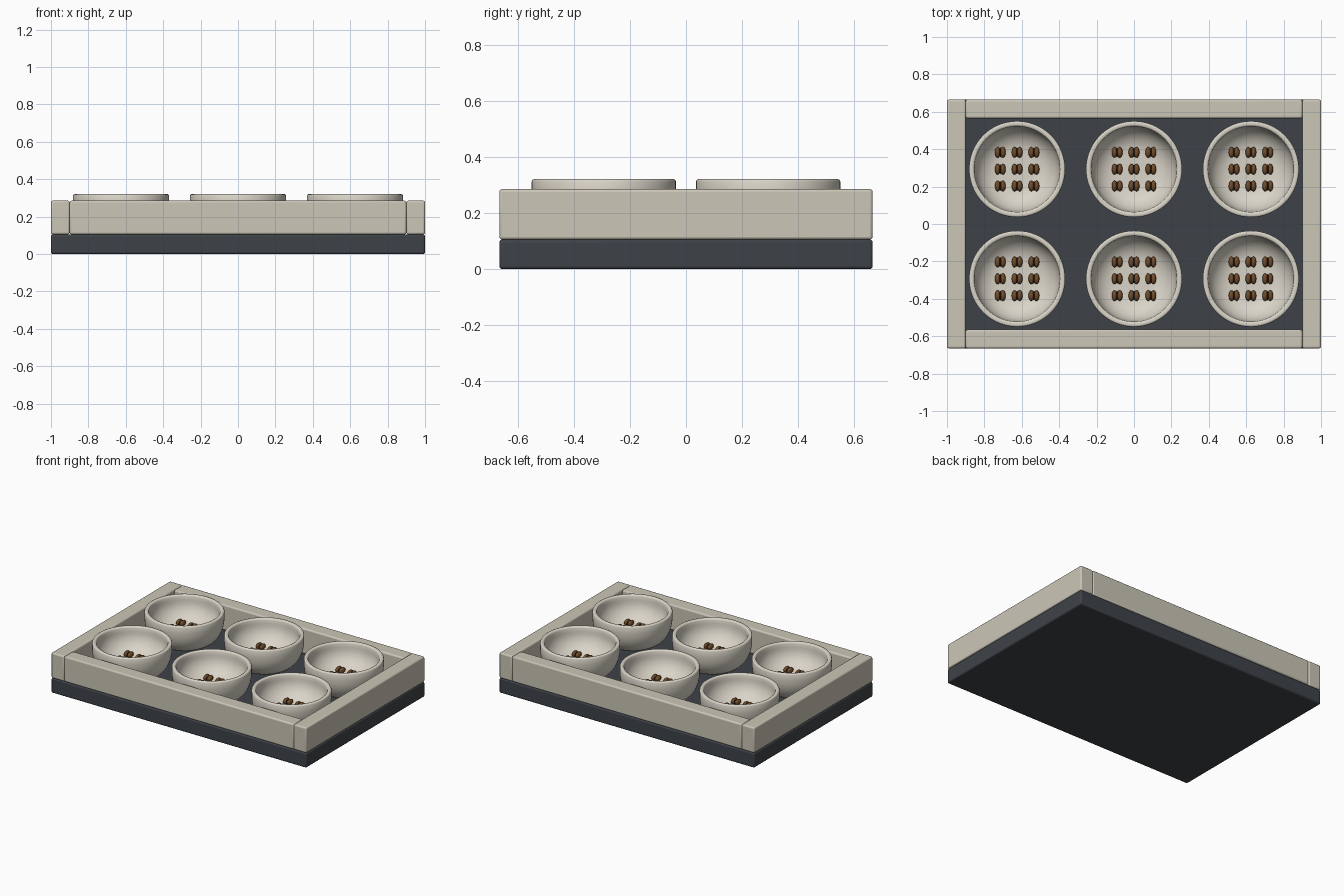
import bpy
import bmesh
import math
from mathutils import Matrix, Vector

if "Cube" in bpy.data.objects:
    bpy.data.objects.remove(bpy.data.objects["Cube"], do_unlink=True)


def make_material(name, colour):
    mat = bpy.data.materials.new(name)
    mat.use_nodes = True
    mat.diffuse_color = (*colour, 1)
    mat.node_tree.nodes["Principled BSDF"].inputs["Base Color"].default_value = (*colour, 1)
    return mat


charcoal = make_material("charcoal", (0.048, 0.055, 0.065))
stone = make_material("warm stone", (0.60, 0.565, 0.475))
ceramic = make_material("cream ceramic", (0.70, 0.66, 0.575))
brown = make_material("bean brown", (0.17, 0.075, 0.025))
dark_brown = make_material("crease brown", (0.035, 0.014, 0.006))


def link(name, mesh, location=(0, 0, 0)):
    obj = bpy.data.objects.new(name, mesh)
    obj.location = location
    bpy.context.collection.objects.link(obj)
    return obj


def smooth(obj, degrees=35):
    bpy.ops.object.select_all(action="DESELECT")
    obj.select_set(True)
    bpy.context.view_layer.objects.active = obj
    bpy.ops.object.shade_smooth_by_angle(angle=math.radians(degrees))


def box(name, low, high, mat, bevel=0.01):
    low, high = Vector(low), Vector(high)
    mesh = bpy.data.meshes.new(name)
    bm = bmesh.new()
    bmesh.ops.create_cube(bm, size=1, matrix=Matrix.LocRotScale(
        (low + high) / 2, None, high - low))
    bm.to_mesh(mesh)
    bm.free()
    mesh.materials.append(mat)
    obj = link(name, mesh)
    mod = obj.modifiers.new("rounded edges", "BEVEL")
    mod.width, mod.segments = bevel, 3
    smooth(obj)
    return obj


# Tray: dark base with a raised stone frame
HALF_X, HALF_Y, BASE, FRAME, RAIL = 1.0, 0.665, 0.105, 0.285, 0.1
box("tray_base", (-HALF_X, -HALF_Y, 0), (HALF_X, HALF_Y, BASE), charcoal)
inner_x, inner_y = HALF_X - RAIL, HALF_Y - RAIL
for name, sign in (("left", 1), ("right", -1)):
    xs = sorted((sign * inner_x, sign * HALF_X))
    box(name + "_rail", (xs[0], -HALF_Y, BASE), (xs[1], HALF_Y, FRAME), stone)
for name, sign in (("back", 1), ("front", -1)):
    ys = sorted((sign * inner_y, sign * HALF_Y))
    box(name + "_rail", (-inner_x, ys[0], BASE), (inner_x, ys[1], FRAME), stone)


# Bowl: one lathed profile, outside then rim then inside
def bowl_mesh():
    top, steps = 0.32, 10
    profile = [(0, BASE)]
    for i in range(steps + 1):
        a = math.radians(90 * i / steps)
        profile.append((0.14 + 0.117 * math.sin(a), 0.27 - 0.165 * math.cos(a)))
    profile += [(0.257, top - 0.008), (0.254, top - 0.002), (0.249, top),
                (0.238, top), (0.232, top - 0.003), (0.229, top - 0.01)]
    for i in range(steps + 1):
        a = math.radians(90 * i / steps)
        profile.append((0.09 + 0.137 * math.cos(a), 0.285 - 0.132 * math.sin(a)))
    profile.append((0, 0.153))
    bm = bmesh.new()
    verts = [bm.verts.new((r, 0, z)) for r, z in profile]
    edges = [bm.edges.new(pair) for pair in zip(verts, verts[1:])]
    bmesh.ops.spin(bm, geom=verts + edges, axis=(0, 0, 1), cent=(0, 0, 0),
                   angle=2 * math.pi, steps=64)
    bmesh.ops.remove_doubles(bm, verts=bm.verts, dist=0.0005)
    bmesh.ops.recalc_face_normals(bm, faces=bm.faces)
    mesh = bpy.data.meshes.new("bowl")
    bm.to_mesh(mesh)
    bm.free()
    mesh.materials.append(ceramic)
    return mesh


# Bean: two lobes with a dark crease between them
def bean_mesh():
    bm = bmesh.new()
    parts = (((-0.014, 0, 0), (0.015, 0.029, 0.019), 0),
             ((0.014, 0, 0), (0.015, 0.029, 0.019), 0),
             ((0, 0, 0), (0.005, 0.025, 0.016), 1))
    for centre, size, index in parts:
        ball = bmesh.ops.create_uvsphere(
            bm, u_segments=16, v_segments=10, radius=1,
            matrix=Matrix.LocRotScale(Vector(centre), None, Vector(size)))
        for face in {f for v in ball["verts"] for f in v.link_faces}:
            face.material_index = index
    mesh = bpy.data.meshes.new("bean")
    bm.to_mesh(mesh)
    bm.free()
    mesh.materials.append(brown)
    mesh.materials.append(dark_brown)
    return mesh


# Six bowls, each holding a three by three grid of beans
bowl, bean = bowl_mesh(), bean_mesh()
for row, y in (("front", -0.293), ("back", 0.293)):
    for column, x in (("right", -0.625), ("middle", 0), ("left", 0.625)):
        place = row + "_" + column
        smooth(link(place + "_bowl", bowl, (x, y, 0)), 50)
        for i in range(9):
            dx, dy = (i % 3 - 1) * 0.09, (i // 3 - 1) * 0.09
            smooth(link(f"{place}_bean_{i + 1}", bean, (x + dx, y + dy, 0.173)), 60)
